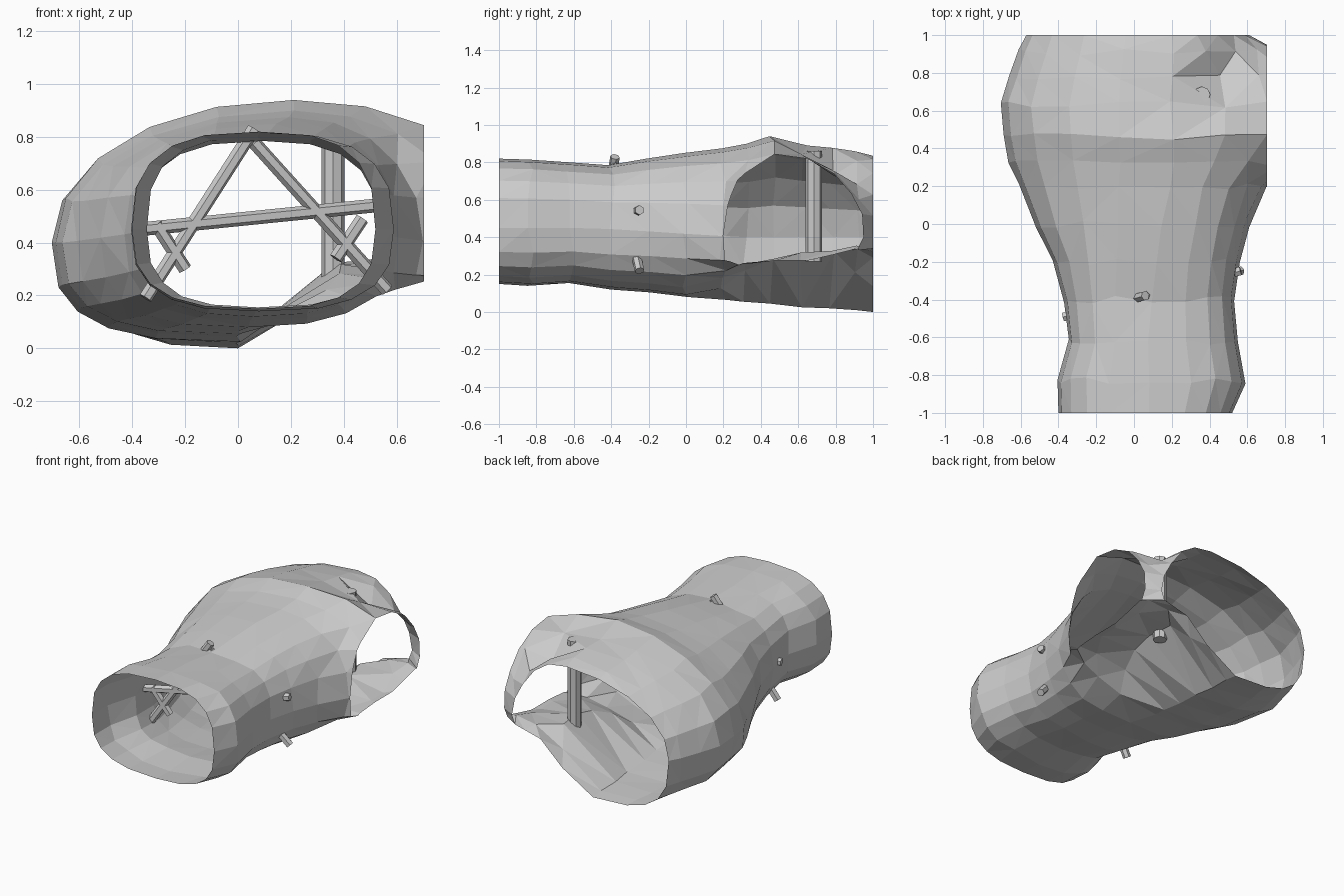
import bpy, bmesh, math, random
from mathutils import Vector

if "Cube" in bpy.data.objects:
    bpy.data.objects.remove(bpy.data.objects["Cube"])

random.seed(4)

# Tunnel sections: y, left x, right x, bottom z, top z
SECTIONS = [
    (-1.00, -.40, .52, .15, .82), (-.83, -.405, .59, .14, .815),
    (-.62, -.345, .55, .155, .80), (-.40, -.37, .53, .12, .785),
    (-.20, -.43, .56, .105, .82), (0, -.52, .61, .08, .85),
    (.20, -.61, .70, .065, .875), (.32, -.665, .88, .055, .90),
    (.46, -.69, 1.03, .045, .94), (.63, -.705, 1.04, .025, .91),
    (.78, -.66, .96, .02, .885), (.91, -.61, .76, .01, .86),
    (1.00, -.57, .61, 0, .835),
]
SIDES = 20


def signed_pow(v, p):
    return math.copysign(abs(v) ** p, v)


def clamp(v):
    return min(1, max(0, v))


def pinch(x, y, width):
    """Strength of the crease running from the roof to the rib between the two exits."""
    a, d = Vector((.2, .52)), Vector((.45, .44))
    rel = Vector((x, y)) - a
    t = rel.dot(d) / d.length_squared
    if t <= 0:
        return 0
    dist = (rel - d * t).length
    return max(0, 1 - dist / width) * min(1, t * 2)


def make_object(name, bm):
    mesh = bpy.data.meshes.new(name)
    bm.to_mesh(mesh)
    bm.free()
    obj = bpy.data.objects.new(name, mesh)
    bpy.context.collection.objects.link(obj)
    return obj


# Rock shell: lofted rings, boxy at the front, peaked roof over the rear chamber
bm = bmesh.new()
rings = []
for n, (y, xl, xr, zb, zt) in enumerate(SECTIONS):
    ring = []
    f = clamp((y + .5) / .8)               # 0 in the front passage, 1 in the chamber
    zc = .45 - .05 * f
    end = n in (0, len(SECTIONS) - 1)
    for i in range(SIDES):
        a = 2 * math.pi * i / SIDES
        c, s = math.cos(a), math.sin(a)
        xc = .08 + (.12 if s > 0 else -.08) * f * abs(s)
        if s > 0:
            p = .72 + (.27 if c < 0 else .20) * f
        else:
            p = .72 + (-.04 if c < 0 else .12) * f
        c, s = signed_pow(c, p), signed_pow(s, p)
        x = xc + c * ((xr - xc) if c > 0 else (xc - xl))
        z = zc + s * ((zt - zc) if s > 0 else (zc - zb))
        yy = y
        if not end:
            x += random.uniform(-.012, .012) * (1 - abs(c))
            yy += random.uniform(-.02, .02)
        if s > 0:
            z -= .15 * pinch(x, yy, .2) * s
        else:                              # floor steps up to the side exit
            step = zb + (.275 - zb) * clamp((x - .08) / .3)
            z += max(0, step - z) * clamp((y - .1) / .25)
            z = max(z, min(.40, z + .09 * pinch(x, yy, .25)))
        ring.append(bm.verts.new((x, yy, z)))
    rings.append(ring)
for r0, r1 in zip(rings, rings[1:]):
    for i in range(SIDES):
        j = (i + 1) % SIDES
        bm.faces.new((r0[i], r0[j], r1[j], r1[i]))
bmesh.ops.triangulate(bm, faces=bm.faces[:])
# Side exit: chamber bulge cut flat on the right
bmesh.ops.bisect_plane(bm, geom=bm.verts[:] + bm.edges[:] + bm.faces[:],
                       plane_co=(.705, 0, 0), plane_no=(1, 0, 0), clear_outer=True)
bmesh.ops.recalc_face_normals(bm, faces=bm.faces[:])
make_object("tunnel_shell", bm)


def timber(name, p, q, radius, sides):
    p, q = Vector(p), Vector(q)
    bm = bmesh.new()
    bmesh.ops.create_cone(bm, cap_ends=True, segments=sides, radius1=radius,
                          radius2=radius, depth=(q - p).length)
    obj = make_object(name, bm)
    obj.location = (p + q) / 2
    obj.rotation_euler = (q - p).to_track_quat('Z', 'Y').to_euler()


def truss_point(x, z):
    return (x, -.395 + .26 * x, z)


# Round post below the roof crease
timber("support_post", (.36, .684, .27), (.36, .684, .86), .044, 8)

# A-shaped timber truss, set slightly askew across the tunnel
for name, a, b in [
    ("cross_beam", (-.375, .45), (.565, .545)),
    ("left_leg", (-.35, .19), (.06, .83)),
    ("right_leg", (.565, .22), (.06, .78)),
    ("left_brace", (-.31, .47), (-.20, .30)),
    ("right_brace", (.47, .49), (.37, .34)),
]:
    timber(name, truss_point(*a), truss_point(*b), .026, 6)
